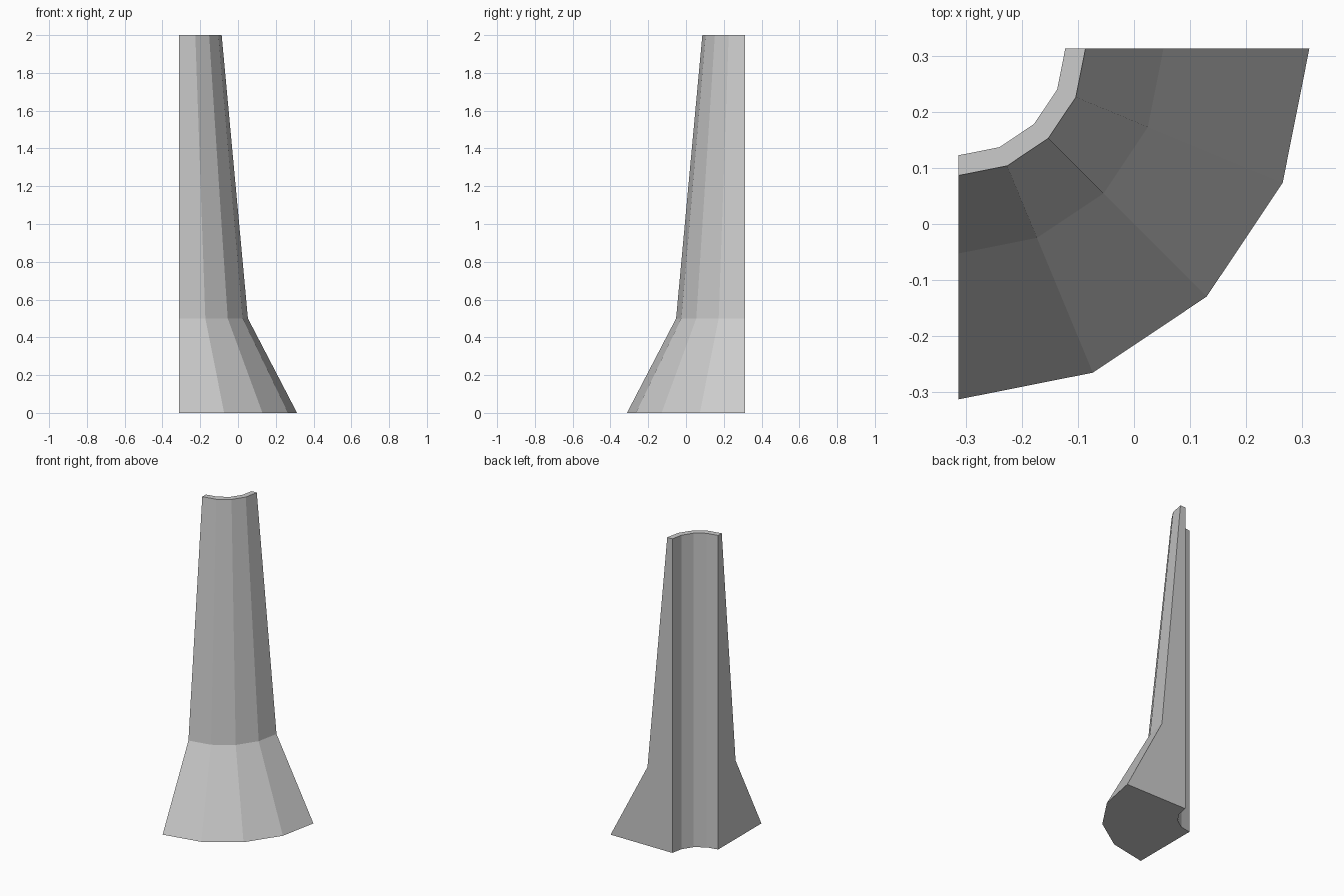
import bpy, bmesh, math

if "Cube" in bpy.data.objects:
    bpy.data.objects.remove(bpy.data.objects["Cube"])

# Flat grey stone colour
grey = bpy.data.materials.new("light grey")
grey.diffuse_color = (0.6, 0.6, 0.6, 1)
grey.use_nodes = True
grey.node_tree.nodes["Principled BSDF"].inputs["Base Color"].default_value = grey.diffuse_color

# Radial cross-section (radius, height): straight bore, tapered wall, flared foot
PROFILE = [(0.19, 0), (0.625, 0), (0.365, 0.5), (0.226, 2), (0.19, 2)]
AXIS = (-0.3125, 0.3125)
SEGMENTS = 4   # a quarter of a sixteen-sided column

# Sweep the section a quarter turn around the axis
bm = bmesh.new()
rings = []
for i in range(SEGMENTS + 1):
    a = math.radians(-90 + 90 * i / SEGMENTS)
    rings.append([bm.verts.new((AXIS[0] + r * math.cos(a),
                                AXIS[1] + r * math.sin(a), z)) for r, z in PROFILE])
n = len(PROFILE)
for a, b in zip(rings, rings[1:]):
    for k in range(n):
        m = (k + 1) % n
        bm.faces.new((a[k], b[k], b[m], a[m]))

# Flat end walls close the quarter
bm.faces.new(rings[0])
bm.faces.new(rings[-1][::-1])
bmesh.ops.recalc_face_normals(bm, faces=bm.faces)

mesh = bpy.data.meshes.new("flared_quarter_column")
bm.to_mesh(mesh)
bm.free()
mesh.materials.append(grey)
column = bpy.data.objects.new("flared_quarter_column", mesh)
bpy.context.collection.objects.link(column)
